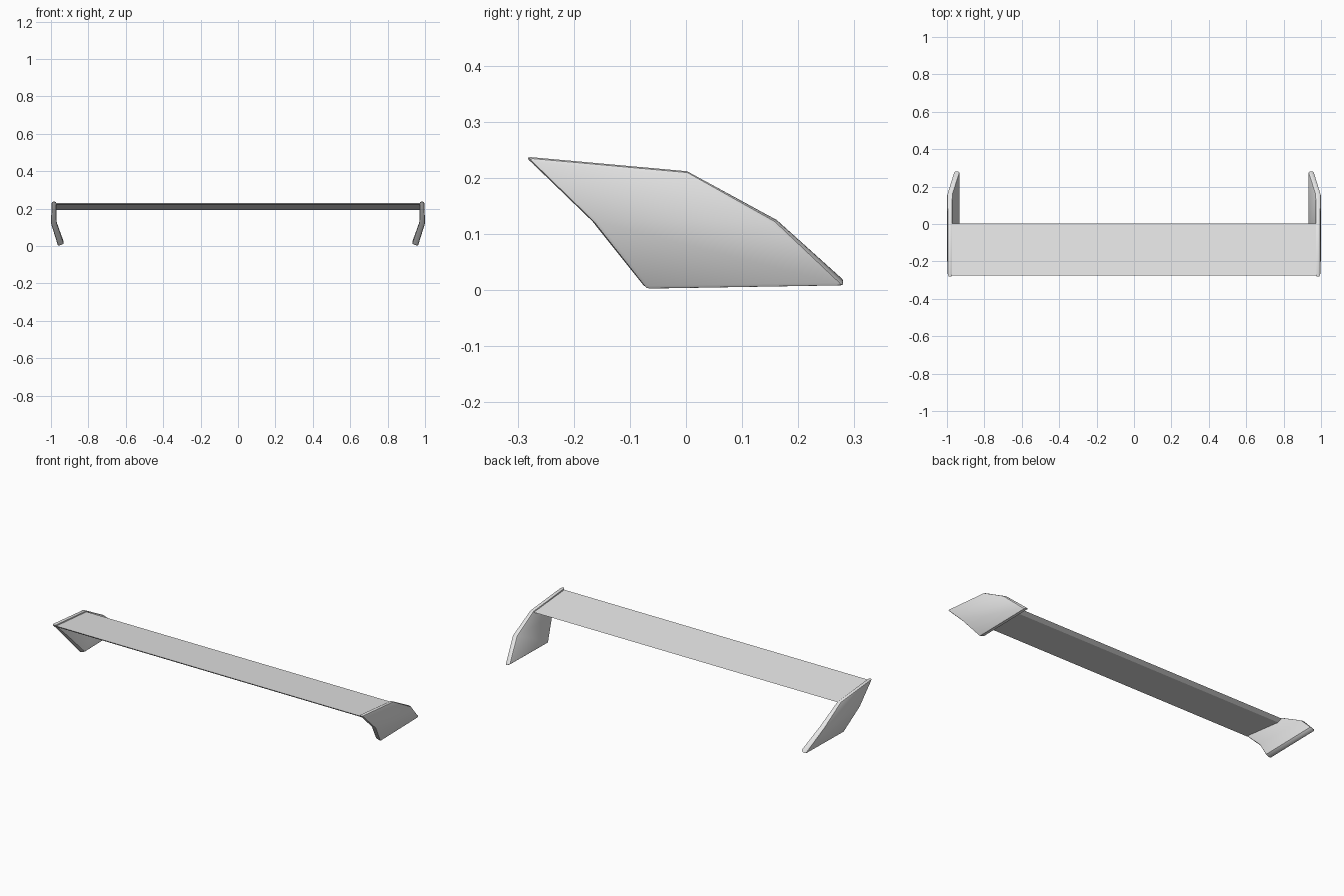
import bpy, math

if "Cube" in bpy.data.objects:
    bpy.data.objects.remove(bpy.data.objects["Cube"])

grey = bpy.data.materials.new("light grey")
grey.diffuse_color = (0.8, 0.8, 0.8, 1)
grey.use_nodes = True
grey.node_tree.nodes["Principled BSDF"].inputs["Base Color"].default_value = grey.diffuse_color


def make(name, verts, faces):
    mesh = bpy.data.meshes.new(name)
    mesh.from_pydata(verts, [], faces)
    mesh.materials.append(grey)
    obj = bpy.data.objects.new(name, mesh)
    bpy.context.collection.objects.link(obj)
    bpy.context.view_layer.objects.active = obj
    bpy.ops.object.select_all(action='DESELECT')
    obj.select_set(True)
    bpy.ops.object.mode_set(mode='EDIT')
    bpy.ops.mesh.select_all(action='SELECT')
    bpy.ops.mesh.normals_make_consistent(inside=False)
    bpy.ops.object.mode_set(mode='OBJECT')
    return obj


# Wing blade: thin tilted section (y, z) swept across the width
section = [(-0.275, 0.229), (0.004, 0.205), (-0.022, 0.193), (-0.27, 0.222)]
n = len(section)
verts = [(x, y, z) for x in (-0.977, 0.977) for y, z in section]
faces = [(i, (i + 1) % n, n + (i + 1) % n, n + i) for i in range(n)]
faces += [tuple(range(n)), tuple(range(n, 2 * n))]
make("wing_blade", verts, faces)

# End plates: three rows from top to bottom, curling inward at the foot
# each row: outer x, inner x, (front y, z), (back y, z), rise of the inner side
rows = [
    (0.996, 0.972, (-0.286, 0.238), (0.002, 0.212), 0.0),
    (1.000, 0.969, (-0.167, 0.122), (0.162, 0.122), 0.004),
    (0.962, 0.930, (-0.071, 0.000), (0.284, 0.006), 0.012),
]
verts = []
for outer, inner, front, back, rise in rows:
    # foot corner is clipped by an extra point near the rear tip
    for x, dz in ((outer, 0), (inner, rise)):
        for y, z in (front, back):
            verts.append((x, y, z + dz))
faces = []
for r in range(2):
    a, b = 4 * r, 4 * r + 4
    for i, j in ((0, 1), (1, 3), (3, 2), (2, 0)):
        faces.append((a + i, a + j, b + j, b + i))
faces += [(0, 1, 3, 2), (8, 9, 11, 10)]
plate = make("end_plates", verts, faces)
bevel = plate.modifiers.new("rounded_rim", 'BEVEL')
bevel.width = 0.008
bevel.segments = 2
bevel.limit_method = 'ANGLE'
bevel.angle_limit = math.radians(50)
plate.modifiers.new("both_sides", 'MIRROR')
for m in [m.name for m in plate.modifiers]:
    bpy.ops.object.modifier_apply(modifier=m)
bpy.ops.object.shade_smooth_by_angle(angle=math.radians(40))
